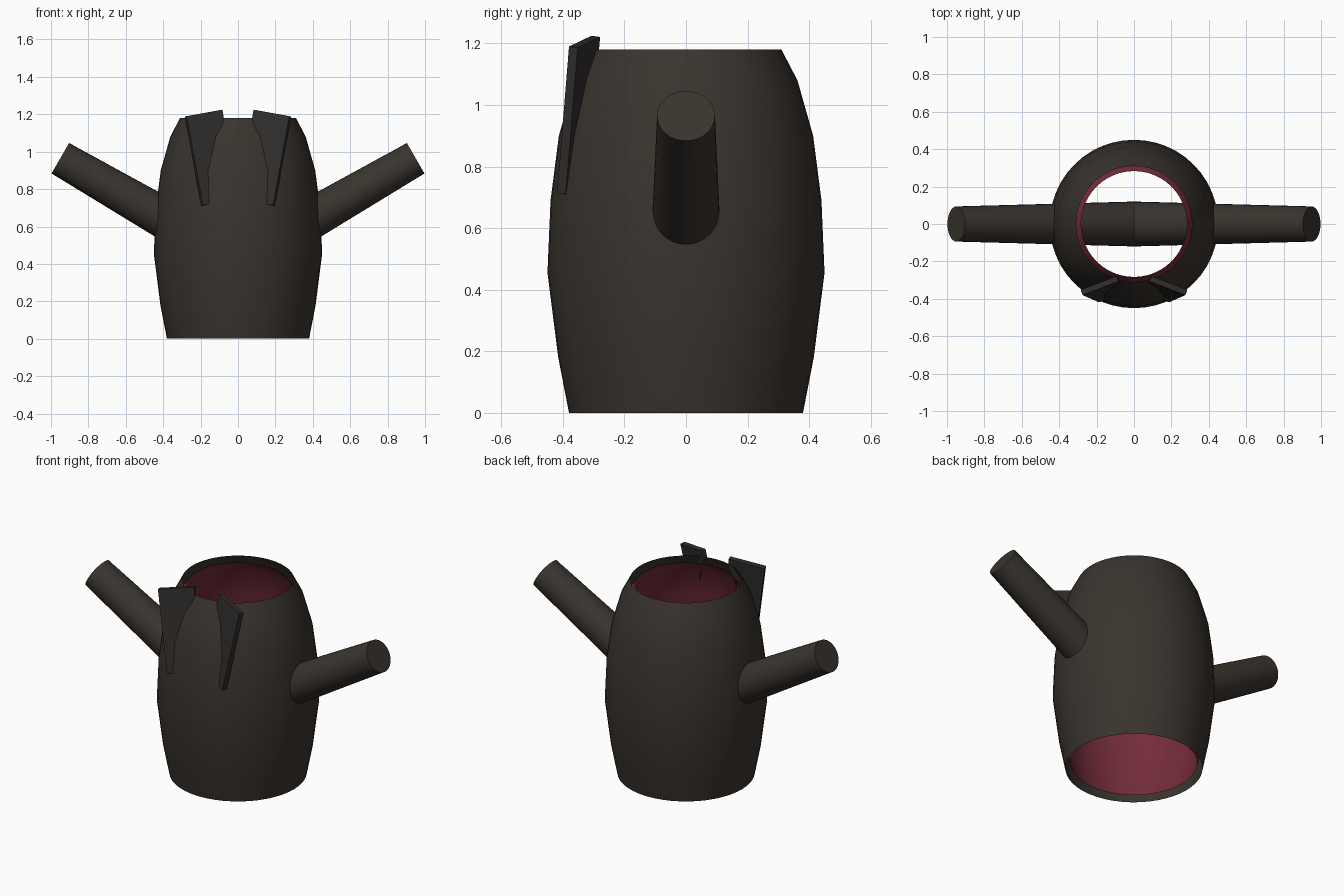
import bpy, bmesh, math
from mathutils import Vector, Matrix

if "Cube" in bpy.data.objects:
    bpy.data.objects.remove(bpy.data.objects["Cube"])


def material(name, rgb):
    m = bpy.data.materials.new(name)
    m.diffuse_color = (*rgb, 1)
    m.use_nodes = True
    m.node_tree.nodes["Principled BSDF"].inputs["Base Color"].default_value = m.diffuse_color
    return m


cloth = material("dark_cloth", (0.042, 0.034, 0.027))
facing = material("dark_facing", (0.03, 0.027, 0.025))
red = material("red_lining", (0.17, 0.025, 0.04))


def finish(name, bm, mat, smooth=True):
    mesh = bpy.data.meshes.new(name)
    bm.to_mesh(mesh)
    bm.free()
    mesh.materials.append(mat)
    ob = bpy.data.objects.new(name, mesh)
    bpy.context.collection.objects.link(ob)
    if smooth:
        bpy.ops.object.select_all(action='DESELECT')
        ob.select_set(True)
        bpy.context.view_layer.objects.active = ob
        bpy.ops.object.shade_smooth_by_angle(angle=math.radians(35))
    return ob


def lathe(name, profile, mat, n=48):
    """Open shell of revolution around z."""
    bm = bmesh.new()
    rings = [[bm.verts.new((r * math.cos(2 * math.pi * i / n),
                            r * math.sin(2 * math.pi * i / n), z))
              for i in range(n)] for r, z in profile]
    for a, b in zip(rings, rings[1:]):
        for i in range(n):
            j = (i + 1) % n
            bm.faces.new((a[i], a[j], b[j], b[i]))
    return finish(name, bm, mat)


# Coat body and inner lining, both open at top and bottom
profile = [(0.38, 0), (0.415, 0.18), (0.45, 0.455), (0.44, 0.69),
           (0.413, 0.9), (0.362, 1.08), (0.31, 1.18)]
lathe("coat_body", profile, cloth)
inner = [(r - 0.03, z) for r, z in profile]
inner[0] = (0.35, 0.03)
inner[-1] = (0.283, 1.15)
lathe("coat_lining", inner, red)

# Tapered sleeves rising outward from the centre axis
for side, s in (("left", -1), ("right", 1)):
    start, end = Vector((0, 0, 0.416)), Vector((s * 0.95, 0, 0.965))
    axis = end - start
    bm = bmesh.new()
    bmesh.ops.create_cone(
        bm, cap_ends=True, segments=32, radius1=0.12, radius2=0.094,
        depth=axis.length,
        matrix=Matrix.Translation((start + end) / 2)
        @ axis.to_track_quat('Z', 'Y').to_matrix().to_4x4())
    finish(side + "_sleeve", bm, cloth)

# Lapels: flat slanted plates on the front
outline = [(0.275, 1.19), (0.083, 1.225), (0.075, 1.175),
           (0.16, 0.90), (0.155, 0.72), (0.187, 0.714)]
for side, s in (("left", -1), ("right", 1)):
    back = Vector((s * 0.354, 1, -0.147)).normalized() * 0.03
    bm = bmesh.new()
    front = [Vector((s * x, -0.38 + 0.354 * (0.275 - x) - 0.147 * (1.19 - z), z))
             for x, z in outline]
    a = [bm.verts.new(p) for p in front]
    b = [bm.verts.new(p + back) for p in front]
    bm.faces.new(a)
    bm.faces.new(b[::-1])
    for i in range(len(a)):
        j = (i + 1) % len(a)
        bm.faces.new((a[j], a[i], b[i], b[j]))
    bmesh.ops.recalc_face_normals(bm, faces=bm.faces)
    finish(side + "_lapel", bm, facing, smooth=False)
